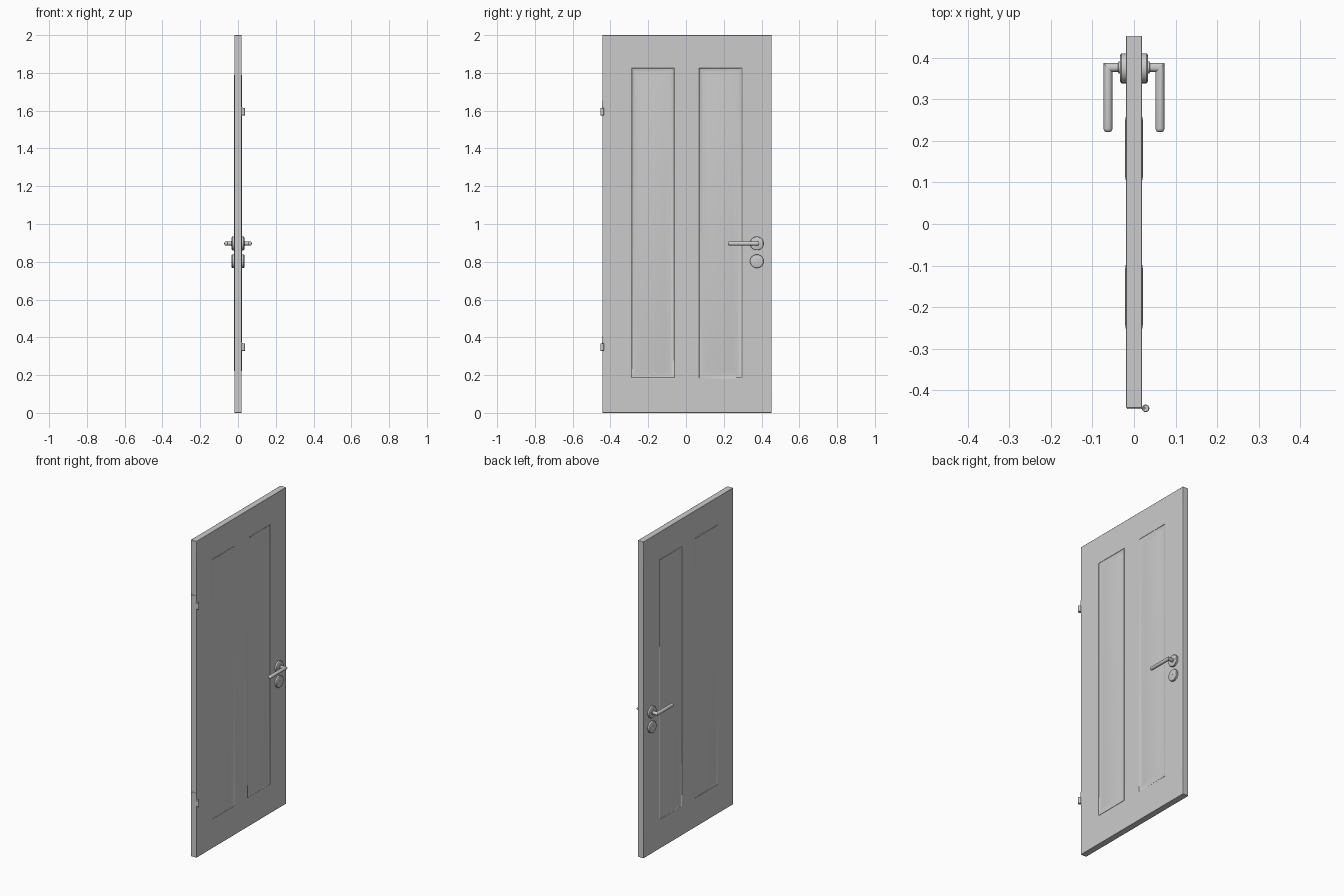
import bpy, bmesh, math

if "Cube" in bpy.data.objects:
    bpy.data.objects.remove(bpy.data.objects["Cube"])

T = 0.0197                      # half thickness of the door
Y0, Y1 = -0.443, 0.453          # door edges
HY, HZ, KZ = 0.375, 0.897, 0.803  # handle and keyhole centres


def finish(bm, name, mirror=False, bevel=0.0, segs=2, smooth=True):
    bmesh.ops.recalc_face_normals(bm, faces=bm.faces[:])
    me = bpy.data.meshes.new(name)
    bm.to_mesh(me)
    bm.free()
    ob = bpy.data.objects.new(name, me)
    bpy.context.collection.objects.link(ob)
    if mirror:
        m = ob.modifiers.new("mirror", 'MIRROR')
        m.use_axis = (True, False, False)
        m.merge_threshold = 0.0001
    if bevel:
        b = ob.modifiers.new("bevel", 'BEVEL')
        b.width, b.segments = bevel, segs
        b.limit_method, b.angle_limit = 'ANGLE', math.radians(60)
    if smooth:
        bpy.ops.object.select_all(action='DESELECT')
        ob.select_set(True)
        bpy.context.view_layer.objects.active = ob
        bpy.ops.object.shade_smooth_by_angle(angle=math.radians(30))
    return ob


def loft(bm, rings, cap_start=True):
    """Skin a list of point rings and cap the ends."""
    vs = [[bm.verts.new(p) for p in r] for r in rings]
    n = len(vs[0])
    for a, b in zip(vs, vs[1:]):
        for i in range(n):
            j = (i + 1) % n
            bm.faces.new((a[i], a[j], b[j], b[i]))
    if cap_start:
        bm.faces.new(vs[0])
    bm.faces.new(vs[-1])


def circle(n=32):
    return [(math.cos(2 * math.pi * i / n), math.sin(2 * math.pi * i / n)) for i in range(n)]


def disc(bm, y, z, profile):
    """Turned shape along x from (x, radius) pairs."""
    loft(bm, [[(x, y + r * c, z + r * s) for c, s in circle()] for x, r in profile])


# Door slab: half grid with two moulded panels, mirrored through the thickness
bm = bmesh.new()
ys = [Y0, -0.287, -0.063, 0.070, 0.294, Y1]
zs = [0.0, 0.185, 1.825, 2.0]
grid = [[bm.verts.new((T, y, z)) for z in zs] for y in ys]
panels = []
for i in range(5):
    for j in range(3):
        f = bm.faces.new((grid[i][j], grid[i + 1][j], grid[i + 1][j + 1], grid[i][j + 1]))
        if j == 1 and i in (1, 3):
            panels.append(f)
rim = [e for e in bm.edges if e.is_boundary]
for width, depth in ((0.006, -0.003), (0.010, -0.003), (0.008, 0.0), (0.028, 0.005)):
    bmesh.ops.inset_individual(bm, faces=panels, thickness=width, depth=depth,
                               use_even_offset=True)
ext = bmesh.ops.extrude_edge_only(bm, edges=rim)
for v in ext['geom']:
    if isinstance(v, bmesh.types.BMVert):
        v.co.x = 0
finish(bm, "door_slab", mirror=True, bevel=0.002)

# Round plates behind the lever and around the keyhole
for name, z in (("handle_rose", HZ), ("keyhole_rose", KZ)):
    bm = bmesh.new()
    disc(bm, HY, z, [(T - 0.002, 0.036), (0.030, 0.036), (0.0325, 0.034), (0.034, 0.030)])
    finish(bm, name, mirror=True)

# Lever: collar, mitred elbow, rounded end
R, XC, SY = 0.0108, 0.0627, HY + 0.002
bm = bmesh.new()
disc(bm, SY, HZ, [(0.032, 0.014), (0.037, 0.014), (0.038, 0.0125)])
rings = [[(0.030, SY + R * c, HZ + R * s) for c, s in circle(24)],
         [(XC + R * c, SY + R * c, HZ + R * s) for c, s in circle(24)]]
for y, k in ((0.230, 1.0), (0.226, 0.92), (0.2235, 0.75), (0.222, 0.5)):
    rings.append([(XC + k * R * c, y, HZ + k * R * s) for c, s in circle(24)])
loft(bm, rings)
finish(bm, "lever_handle", mirror=True)

# Lock cylinder with round head and narrow tail, plus key plug
bm = bmesh.new()
head = [(0.0085 * math.sin(math.radians(a)), 0.0085 * math.cos(math.radians(a)))
        for a in range(-150, 151, 15)]
tail = [(0.00425, -0.020), (0.0, -0.0225), (-0.00425, -0.020)]
loft(bm, [[(x, HY + a, KZ + 0.006 + b) for a, b in head + tail] for x in (0.030, 0.0352)])
finish(bm, "lock_cylinder", mirror=True)

# Hinges: stepped leaf on the door edge and a knuckle beside it
for name, z in (("lower_hinge", 0.328), ("upper_hinge", 1.575)):
    bm = bmesh.new()
    outline = [(-0.017, 0.035), (0.026, 0.0), (0.026, 0.040), (0.018, 0.046),
               (0.018, 0.080), (-0.017, 0.080)]
    outline[1:1] = [(0.005, 0.035), (0.005, 0.0)]
    loft(bm, [[(x, y, z + h) for x, h in outline] for y in (Y0 + 0.002, Y0 - 0.003)])
    finish(bm, name + "_leaf", smooth=False)
    bm = bmesh.new()
    prof = [(0.0, 0.0075), (0.0015, 0.009), (0.0385, 0.009), (0.040, 0.0075)]
    loft(bm, [[(0.028 + r * c, Y0 - 0.001 + r * s, z + h) for c, s in circle(24)]
              for h, r in prof])
    finish(bm, name + "_knuckle")
